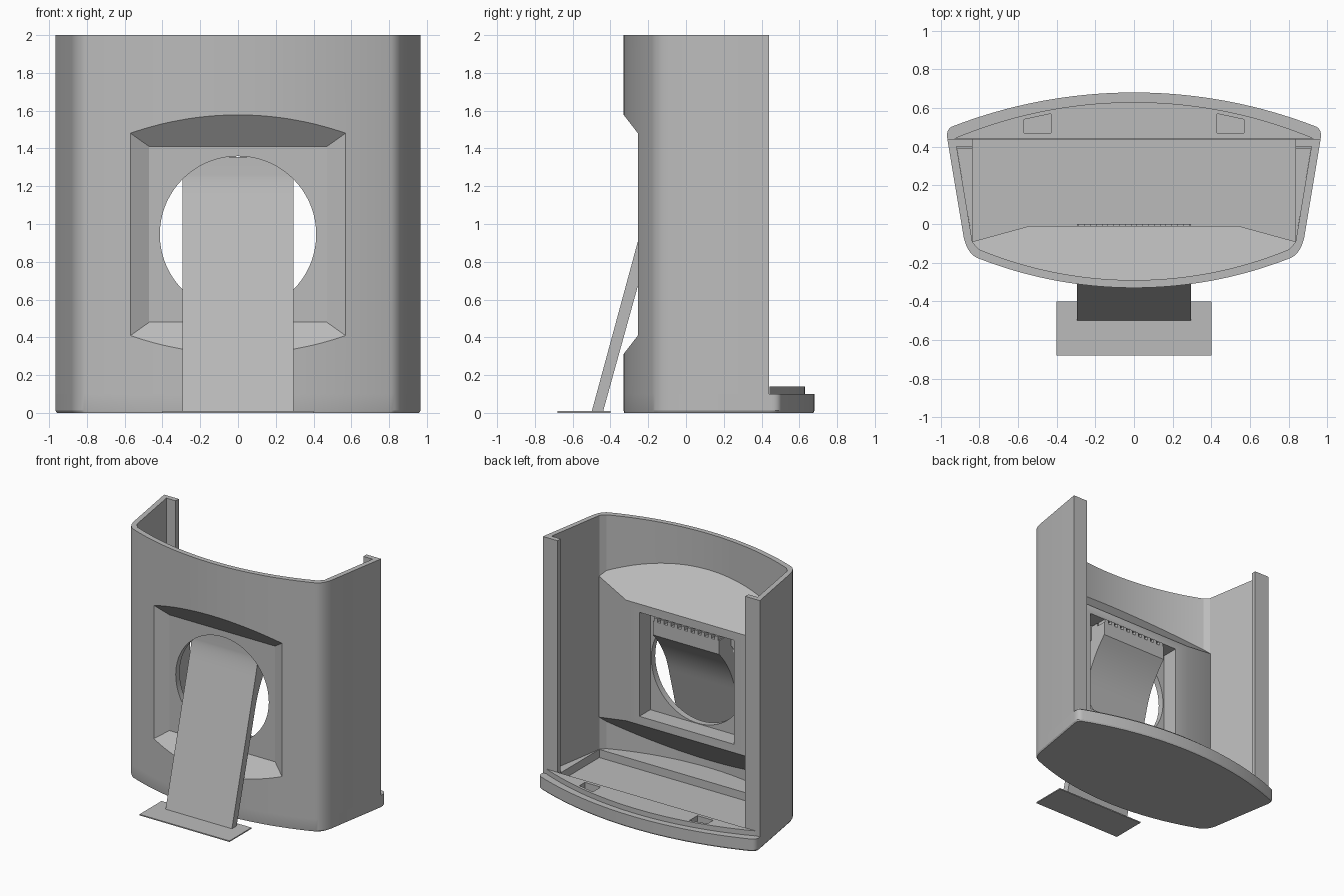
import bpy, bmesh, math

cube = bpy.data.objects.get("Cube")
if cube:
    bpy.data.objects.remove(cube, do_unlink=True)

# Single grey plastic
grey = bpy.data.materials.new("grey_plastic")
grey.use_nodes = True
tone = (0.5, 0.5, 0.5, 1)
grey.diffuse_color = tone
grey.node_tree.nodes["Principled BSDF"].inputs["Base Color"].default_value = tone


def loft(name, rings):
    """Closed solid through matching rings of 3D points."""
    bm = bmesh.new()
    loops = [[bm.verts.new(p) for p in ring] for ring in rings]
    n = len(loops[0])
    for a, b in zip(loops, loops[1:]):
        for i in range(n):
            j = (i + 1) % n
            bm.faces.new((a[i], a[j], b[j], b[i]))
    bm.faces.new(loops[0])
    bm.faces.new(loops[-1])
    bmesh.ops.recalc_face_normals(bm, faces=bm.faces)
    mesh = bpy.data.meshes.new(name)
    bm.to_mesh(mesh)
    bm.free()
    mesh.materials.append(grey)
    ob = bpy.data.objects.new(name, mesh)
    bpy.context.scene.collection.objects.link(ob)
    return ob


def plan(name, pts, z0, z1):
    return loft(name, [[(x, y, z) for x, y in pts] for z in (z0, z1)])


def side(name, pts, half):
    return loft(name, [[(x, y, z) for y, z in pts] for x in (-half, half)])


def rect(x0, x1, y0, y1):
    return [(x0, y0), (x1, y0), (x1, y1), (x0, y1)]


def combine(target, tool, op):
    """Apply a boolean and discard the tool."""
    mod = target.modifiers.new("cut", "BOOLEAN")
    mod.operation, mod.solver, mod.object = op, "EXACT", tool
    bpy.context.view_layer.objects.active = target
    bpy.ops.object.modifier_apply(modifier=mod.name)
    bpy.data.objects.remove(tool, do_unlink=True)


def arc(apex, radius, width, sign=1, n=18):
    """Half of a shallow arc, from the centre line out to width."""
    return [(width * i / n, apex + sign * (radius - math.sqrt(radius**2 - (width * i / n)**2)))
            for i in range(n + 1)]


def mirrored(half):
    """Right half from the centre line outwards, plus its mirror image."""
    return [(-x, y) for x, y in reversed(half) if x > 1e-6] + half


def corner(a, c, b, n=8):
    """Rounded corner from a to b around control point c."""
    pts = []
    for i in range(1, n + 1):
        t = i / n
        pts.append(tuple((1 - t)**2 * p + 2 * t * (1 - t) * q + t * t * r
                         for p, q, r in zip(a, c, b)))
    return pts


# Plan outlines
front = arc(-0.33, 2.2, 0.80)
front += corner(front[-1], (0.86, -0.16), (0.88, -0.07))
back = arc(0.68, 2.6, 0.93, -1)
shoulder = [(0.965, 0.44)] + corner((0.965, 0.44), (0.975, 0.495), back[-1])
outer_half = front + shoulder[:-1] + back[::-1]
outline = outer_half + [(-x, y) for x, y in reversed(outer_half) if x > 1e-6][:]
inner_half = arc(-0.29, 2.1, 0.80) + [(0.835, -0.095)]

# Base tray with chamfered foot edge
base = loft("base_tray", [[(x * s, y * s, z) for x, y in outline]
                          for s, z in ((0.992, 0), (1, 0.012), (1, 0.1))])
ledge = plan("ledge", mirrored(inner_half + [(0.915, 0.39)]), 0.06, 0.12)
combine(base, ledge, "UNION")
lip = plan("lip", mirrored(arc(0.63, 2.4, 0.93, -1)), 0.06, 0.14)
combine(base, lip, "UNION")
combine(base, plan("floor_cut", rect(-0.834, 0.834, -0.09, 0.438), 0.055, 0.3), "DIFFERENCE")
for s in (-1, 1):
    slot = [(s * 0.57, 0.47), (s * 0.43, 0.47), (s * 0.43, 0.57), (s * 0.57, 0.54)]
    combine(base, plan("slot_cut", slot, 0.06, 0.3), "DIFFERENCE")

# Curved shell with inward flanges at its open back
flange = [(0.965, 0.44), (0.835, 0.44), (0.835, 0.40), (0.917, 0.40)]
shell_half = front + flange + inner_half[::-1]
right = front + flange + inner_half[:0:-1]
ring = right + [inner_half[0]] + [(-x, y) for x, y in reversed(right) if x > 1e-6]
shell = plan("curved_shell", ring, 0.1, 2.0)

# Thick window block behind the front wall, sloped above and below
block_plan = mirrored(arc(-0.31, 2.15, 0.82) + [(0.85, -0.095), (0.54, -0.01)])
block = plan("window_block", block_plan, 0.11, 1.9)
slopes = side("slopes", [(0.04, 0.51), (0.04, 1.38), (-0.36, 1.78), (-0.36, 0.11)], 1.2)
combine(block, slopes, "INTERSECT")
combine(shell, block, "UNION")

# Bevelled front recess, rear pocket and round opening
MID = 0.945


def recess_ring(depth):
    hx, hz, y = 0.47 + 1.82 * depth, 0.465 + 1.29 * depth, -0.2 - depth
    return [(x, y, MID + z) for x, z in rect(-hx, hx, -hz, hz)]


combine(shell, loft("recess_cut", [recess_ring(0), recess_ring(0.2)]), "DIFFERENCE")
pocket = side("pocket_cut", rect(-0.15, 0.1, MID - 0.418, MID + 0.418), 0.422)
combine(shell, pocket, "DIFFERENCE")
circle = [(0.414 * math.cos(math.tau * i / 72), MID + 0.414 * math.sin(math.tau * i / 72))
          for i in range(72)]
hole = loft("hole_cut", [[(x, y, z) for x, z in circle] for y in (-0.3, -0.1)])
combine(shell, hole, "DIFFERENCE")

# Sloping tongue that bends through the opening
profile = [(-0.50, 0.004), (-0.20, 1.11)]
profile += corner((-0.20, 1.11), (-0.172, 1.21), (-0.17, 1.26))
profile += [(-0.17, 1.355), (-0.08, 1.355), (-0.08, 1.33), (0, 1.33), (0, 1.22)]
profile += corner((0, 1.22), (-0.15, 1.06), (-0.20, 0.87))
profile += [(-0.44, 0.004)]
tongue = side("tongue", profile, 0.295)

# Row of small teeth along the top of the tongue
for i in range(10):
    x = -0.27 + 0.06 * i
    plan("tooth", rect(x - 0.016, x + 0.016, -0.081, 0), 1.325, 1.36)

# Foot plate under the tongue
plan("foot_plate", rect(-0.4, 0.4, -0.68, -0.40), 0, 0.009)

# Smooth the curved parts, keeping edges crisp
for ob in bpy.context.scene.objects:
    ob.select_set(ob in (base, shell, tongue))
bpy.context.view_layer.objects.active = shell
bpy.ops.object.shade_smooth_by_angle(angle=math.radians(20))
